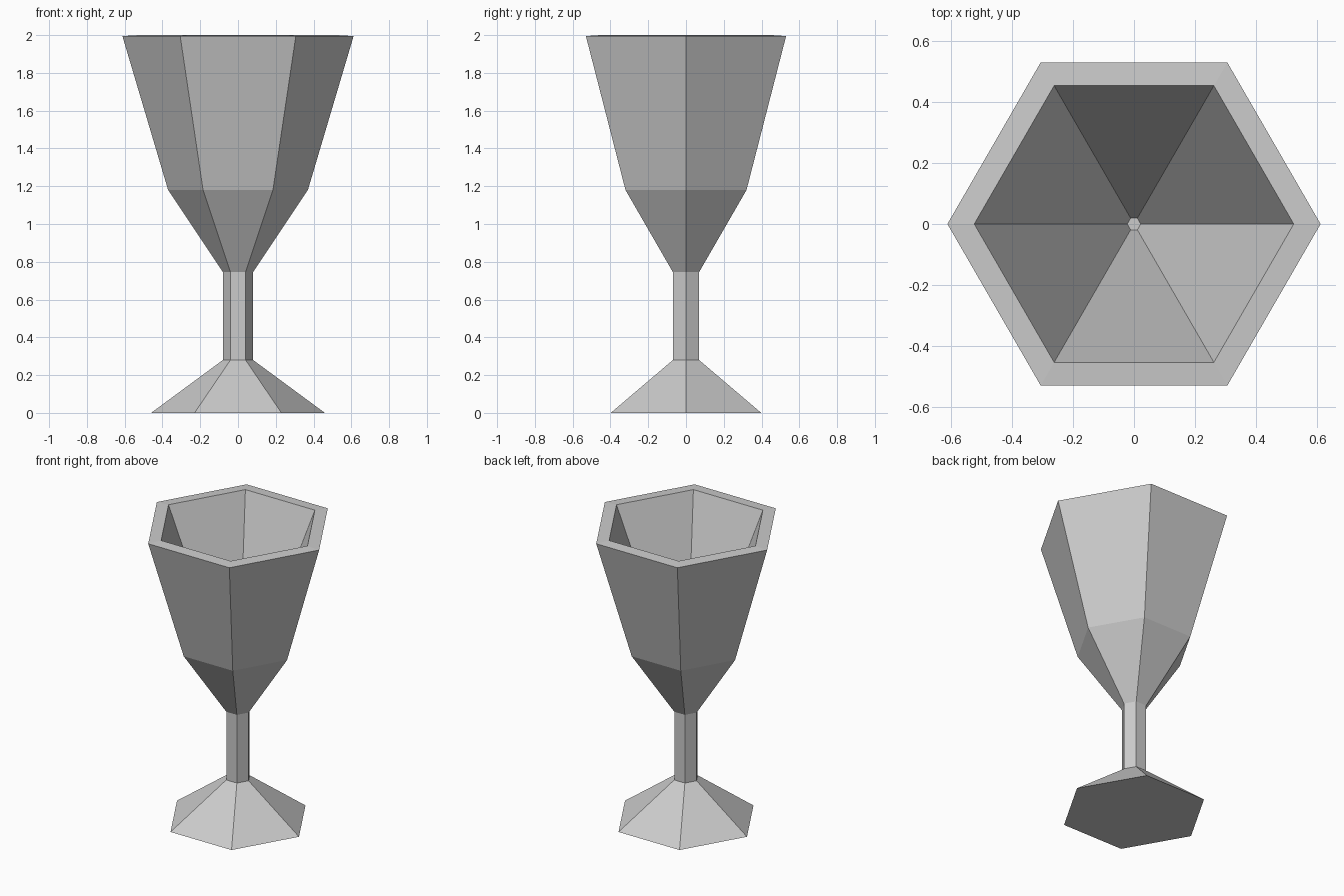
import bpy
import bmesh
from math import cos, sin, tau

if "Cube" in bpy.data.objects:
    bpy.data.objects.remove(bpy.data.objects["Cube"])

SIDES = 6


def lathe(name, profile):
    """Sweep (radius, z) points round z into a closed, flat-faced solid."""
    bm = bmesh.new()
    rings = [[bm.verts.new((r * cos(tau * i / SIDES), r * sin(tau * i / SIDES), z))
              for i in range(SIDES)] for r, z in profile]
    for low, high in zip(rings, rings[1:]):
        for i in range(SIDES):
            j = (i + 1) % SIDES
            bm.faces.new((low[i], low[j], high[j], high[i]))
    bm.faces.new(rings[0][::-1])
    bm.faces.new(rings[-1])
    bmesh.ops.recalc_face_normals(bm, faces=bm.faces)
    mesh = bpy.data.meshes.new(name)
    bm.to_mesh(mesh)
    bm.free()
    obj = bpy.data.objects.new(name, mesh)
    bpy.context.collection.objects.link(obj)
    return obj


# One continuous shell: foot, stem, outer bowl, rim, hollow inside, small floor
lathe("goblet", [
    (0.46, 0.0), (0.08, 0.28),
    (0.08, 0.745), (0.37, 1.18), (0.612, 1.995),
    (0.524, 2.0), (0.022, 0.80),
])
